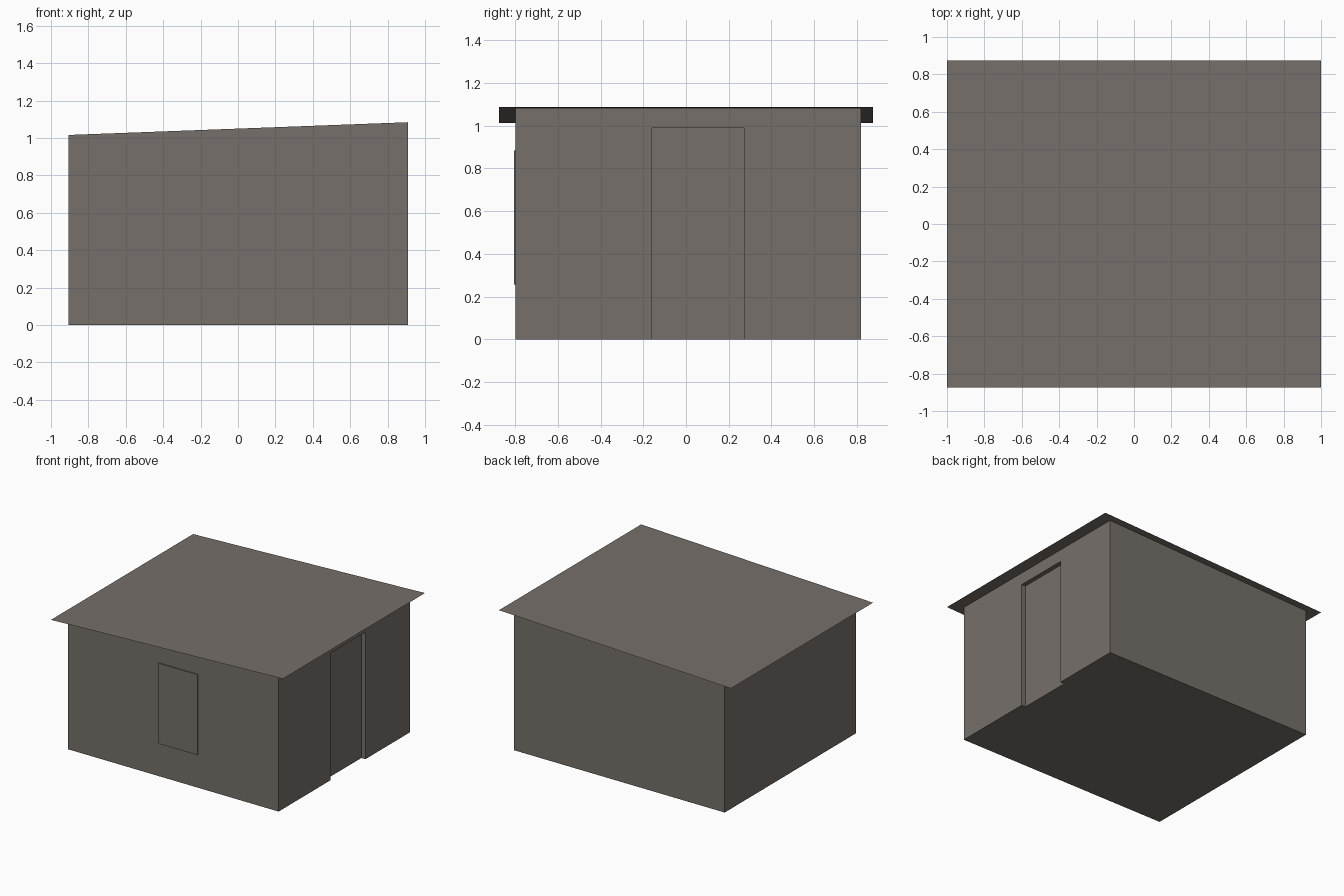
import bpy
import bmesh
from mathutils import Vector

cube = bpy.data.objects.get("Cube")
if cube:
    bpy.data.objects.remove(cube, do_unlink=True)

# One grey-brown colour for the whole building
COLOUR = (0.18, 0.16, 0.142, 1.0)
stone = bpy.data.materials.new("grey_brown")
stone.use_nodes = True
stone.diffuse_color = COLOUR
bsdf = next(n for n in stone.node_tree.nodes if n.type == "BSDF_PRINCIPLED")
bsdf.inputs["Base Color"].default_value = COLOUR
bsdf.inputs["Roughness"].default_value = 0.9

MID_HEIGHT, SLOPE = 1.05, 0.0375


def roof_height(x):
    return MID_HEIGHT + SLOPE * x


def make_object(name, bm):
    mesh = bpy.data.meshes.new(name)
    bm.to_mesh(mesh)
    bm.free()
    mesh.materials.append(stone)
    obj = bpy.data.objects.new(name, mesh)
    bpy.context.scene.collection.objects.link(obj)
    return obj


def make_box(name, low, high, sloped_top=False):
    """Box between two corners; its top may follow the roof slope."""
    bm = bmesh.new()
    bmesh.ops.create_cube(bm, size=1)
    low, high = Vector(low), Vector(high)
    for v in bm.verts:
        is_top = v.co.z > 0
        v.co = Vector([a if c < 0 else b for a, b, c in zip(low, high, v.co)])
        if sloped_top and is_top:
            v.co.z = roof_height(v.co.x)
    return make_object(name, bm)


# Walls with a lean-to top
walls = make_box("walls", (-0.907, -0.798, 0), (0.909, 0.819, 1), sloped_top=True)

# Doorway recess in the tall side wall, open at the ground
cutter = make_box("doorway_cutter", (0.874, -0.159, -0.1), (1.0, 0.271, 0.99))
cutter.hide_render = True
cut = walls.modifiers.new("doorway", "BOOLEAN")
cut.operation = "DIFFERENCE"
cut.solver = "EXACT"
cut.object = cutter
bpy.context.view_layer.objects.active = walls
bpy.ops.object.modifier_apply(modifier=cut.name)
bpy.data.objects.remove(cutter, do_unlink=True)

# Raised window panel on the front wall
make_box("window_panel", (-0.123, -0.806, 0.257), (0.214, -0.798, 0.884))

# Thin sheet roof overhanging every wall
bm = bmesh.new()
bmesh.ops.create_grid(bm, x_segments=1, y_segments=1, size=1)
for v in bm.verts:
    v.co.y *= 0.875
    v.co.z = roof_height(v.co.x) + 0.001
make_object("roof", bm)
